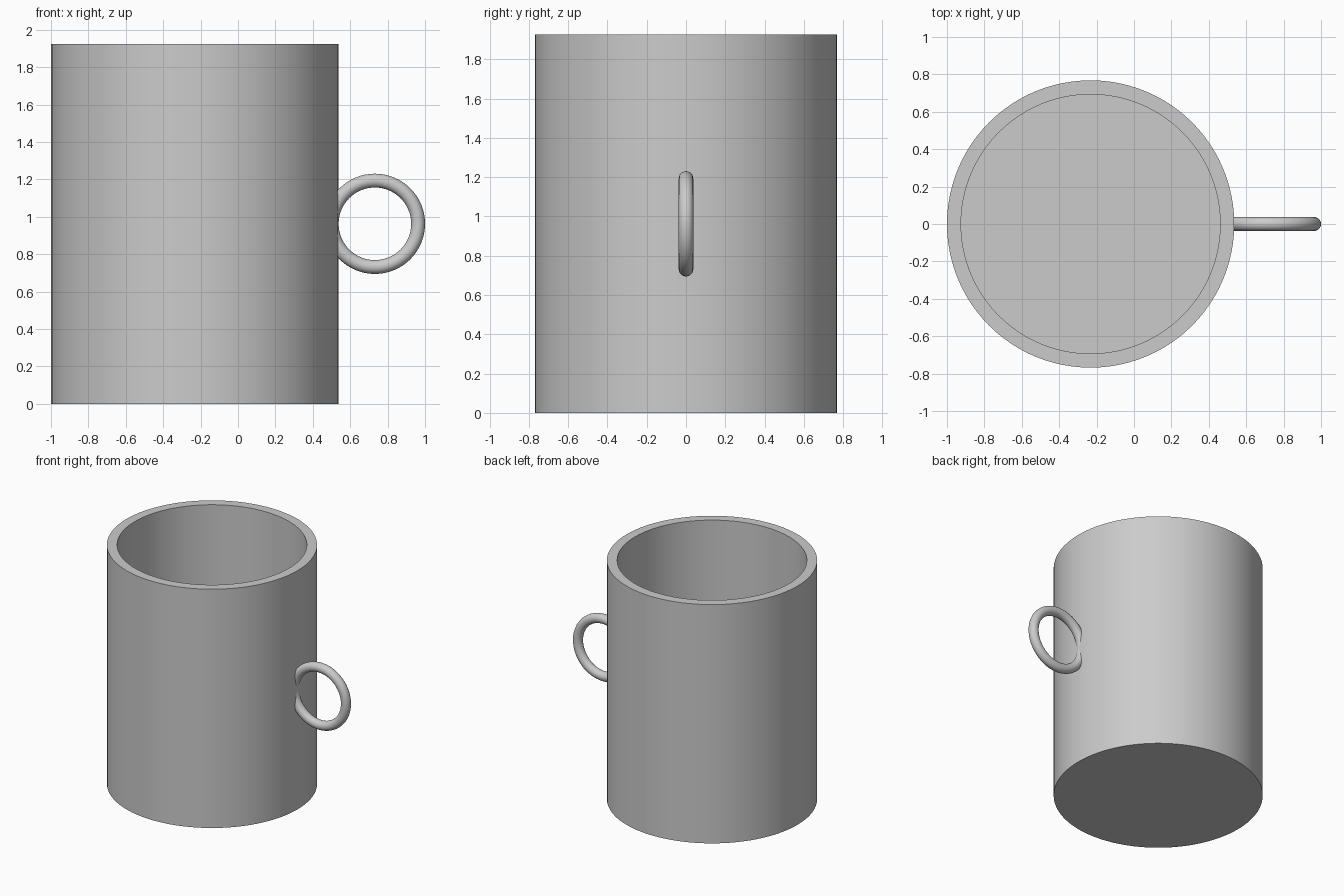
import bpy
import bmesh
import math

cube = bpy.data.objects.get("Cube")
if cube:
    bpy.data.objects.remove(cube, do_unlink=True)

HEIGHT, RADIUS, WALL = 1.925, 0.768, 0.075
BODY_X = RADIUS - 1

grey = bpy.data.materials.new("light_grey")
grey.use_nodes = True
colour = (0.6, 0.6, 0.6, 1)
grey.diffuse_color = colour
grey.node_tree.nodes["Principled BSDF"].inputs["Base Color"].default_value = colour


def finish(obj, name):
    """Name, colour and smooth a part, keeping its rims sharp."""
    obj.name = obj.data.name = name
    obj.data.materials.append(grey)
    bpy.ops.object.select_all(action="DESELECT")
    obj.select_set(True)
    bpy.context.view_layer.objects.active = obj
    bpy.ops.object.shade_smooth_by_angle(angle=math.radians(30))


# Body: solid cylinder with the top inset and sunk to form the hollow
bpy.ops.mesh.primitive_cylinder_add(
    vertices=96, radius=RADIUS, depth=HEIGHT, location=(BODY_X, 0, HEIGHT / 2))
body = bpy.context.object
bm = bmesh.new()
bm.from_mesh(body.data)
top = max(bm.faces, key=lambda f: f.calc_center_median().z)
bmesh.ops.inset_region(bm, faces=[top], thickness=WALL, use_even_offset=True)
floor = bmesh.ops.extrude_discrete_faces(bm, faces=[top])["faces"][0]
bmesh.ops.translate(bm, verts=floor.verts, vec=(0, 0, WALL - HEIGHT))
bm.to_mesh(body.data)
bm.free()
finish(body, "mug_body")

# Handle: upright ring whose inner end is buried in the wall
TUBE, RING = 0.037, 0.231
bpy.ops.mesh.primitive_torus_add(
    major_radius=RING, minor_radius=TUBE, major_segments=64, minor_segments=24,
    location=(1 - RING - TUBE, 0, HEIGHT / 2), rotation=(math.pi / 2, 0, 0))
finish(bpy.context.object, "handle_ring")
